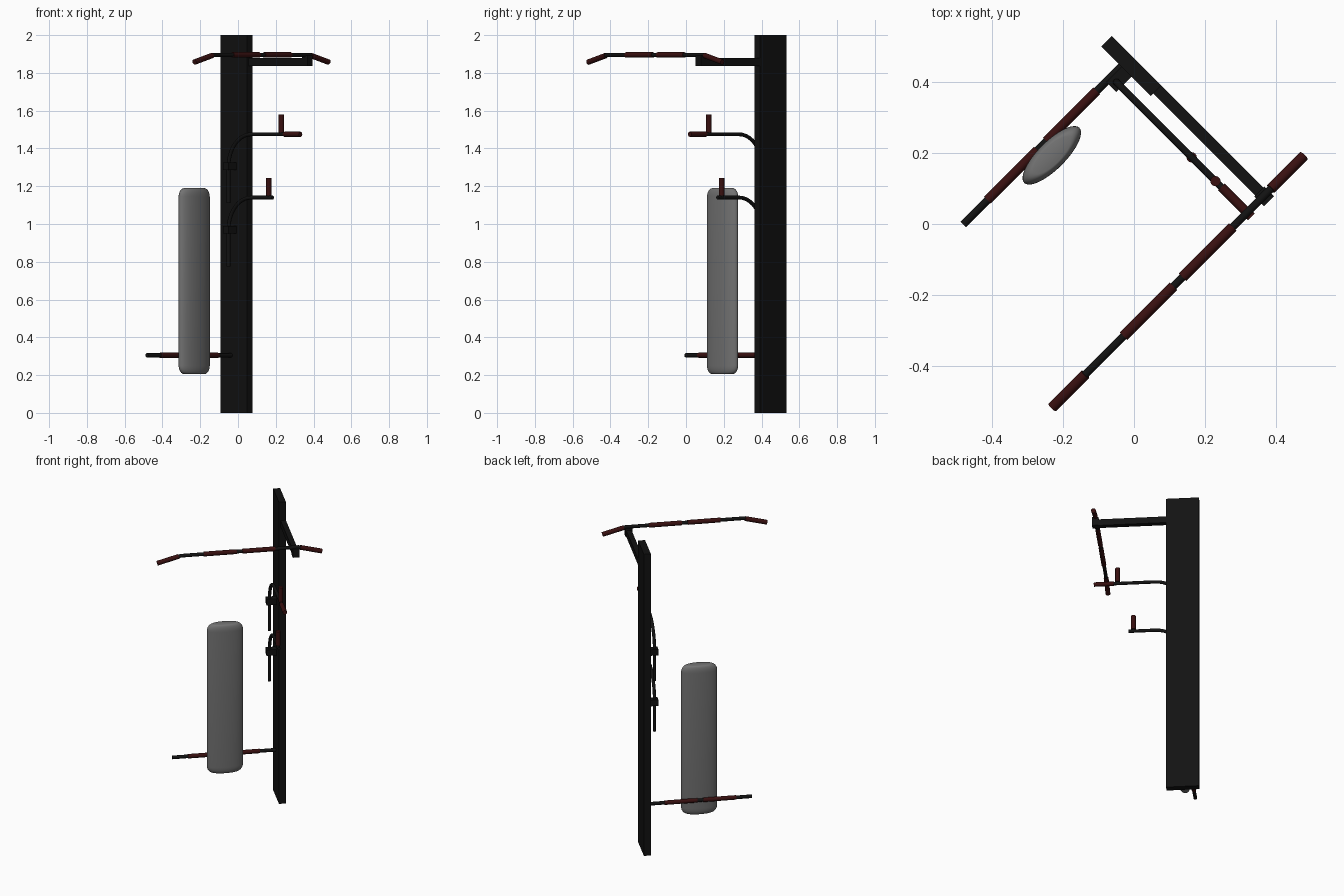
import bpy, bmesh, math
from mathutils import Vector

if "Cube" in bpy.data.objects:
    bpy.data.objects.remove(bpy.data.objects["Cube"], do_unlink=True)

TURN = math.radians(45)  # the whole rack stands diagonally


def material(name, rgb):
    m = bpy.data.materials.new(name)
    m.use_nodes = True
    m.diffuse_color = (*rgb, 1)
    m.node_tree.nodes["Principled BSDF"].inputs["Base Color"].default_value = (*rgb, 1)
    return m


black = material("black metal", (0.006, 0.006, 0.006))
red = material("dark red grip", (0.04, 0.005, 0.005))
grey = material("grey padding", (0.17, 0.17, 0.17))


def finish(ob, mat, smooth=True):
    ob.data.materials.append(mat)
    ob.rotation_euler.z = TURN
    if smooth:
        bpy.ops.object.select_all(action='DESELECT')
        ob.select_set(True)
        bpy.context.view_layer.objects.active = ob
        bpy.ops.object.shade_smooth_by_angle(angle=math.radians(40))


def add_mesh(name, bm, mat, smooth=True):
    bmesh.ops.recalc_face_normals(bm, faces=bm.faces)
    me = bpy.data.meshes.new(name)
    bm.to_mesh(me)
    bm.free()
    ob = bpy.data.objects.new(name, me)
    bpy.context.collection.objects.link(ob)
    finish(ob, mat, smooth)
    return ob


def box(name, lo, hi, mat):
    bm = bmesh.new()
    bmesh.ops.create_cube(bm, size=1)
    for v in bm.verts:
        v.co = [(a + b) / 2 + c * (b - a) for a, b, c in zip(lo, hi, v.co)]
    add_mesh(name, bm, mat, smooth=False)


def tube(name, points, radius, mat, sides=16):
    """Round tube swept along a path that stays in one vertical plane."""
    pts = [Vector(p) for p in points]
    bm = bmesh.new()
    rings = []
    for i, p in enumerate(pts):
        before = (p - pts[i - 1]).normalized() if i else None
        after = (pts[i + 1] - p).normalized() if i < len(pts) - 1 else None
        t = ((before or after) + (after or before)).normalized()
        side = Vector((0, 1, 0)) if abs(pts[-1].x - pts[0].x) > 1e-4 else Vector((1, 0, 0))
        up = t.cross(side)
        rings.append([bm.verts.new(p + radius * (math.cos(a) * side + math.sin(a) * up))
                      for a in (math.tau * k / sides for k in range(sides))])
    for r, s in zip(rings, rings[1:]):
        for k in range(sides):
            j = (k + 1) % sides
            bm.faces.new((r[k], r[j], s[j], s[k]))
    bm.faces.new(rings[0])
    bm.faces.new(rings[-1])
    add_mesh(name, bm, mat)


# Post and overhead arm
box("post", (0.289, 0.222, 0), (0.331, 0.42, 2), black)
box("overhead_arm", (0.299, -0.222, 1.836), (0.331, 0.23, 1.878), black)
box("arm_end_bracket", (0.295, -0.224, 1.836), (0.335, -0.185, 1.893), black)

MID = -0.027  # shared centre of both handle bars

# Pull-up bar with drooping ends
W = -0.203
tube("pull_up_bar", [(MID + d, W, z) for d, z in
                     ((-0.5, 1.858), (-0.36, 1.895), (0.36, 1.895), (0.5, 1.858))], 0.011, black)
for side, s in (("left", 1), ("right", -1)):
    tube(f"pull_up_{side}_inner_grip",
         [(MID + s * d, W, 1.895) for d in (0.018, 0.218)], 0.0145, red)
    tube(f"pull_up_{side}_end_grip",
         [(MID + s * 0.37, W, 1.892), (MID + s * 0.502, W, 1.857)], 0.0145, red)

# Low foot bar
tube("foot_bar", [(MID - 0.315, 0.34, 0.305), (MID + 0.32, 0.34, 0.305)], 0.011, black)
for side, s in (("left", 1), ("right", -1)):
    tube(f"foot_{side}_grip", [(MID + s * d, 0.34, 0.305) for d in (0.018, 0.218)], 0.0135, red)

# Upright pad: oval section with rounded rims
bm = bmesh.new()
SEG, STEPS, BOTTOM, TOP = 48, 6, 0.205, 1.19
levels = []
for i in range(STEPS + 1):
    a = math.pi / 2 * i / STEPS
    levels.append((0.64 + 0.36 * math.sin(a), 0.045 * (1 - math.cos(a))))
levels = [(s, BOTTOM + h) for s, h in levels] + [(s, TOP - h) for s, h in reversed(levels)]
rings = [[bm.verts.new((MID + 0.11 * s * math.cos(math.tau * k / SEG),
                        0.301 + 0.039 * s * math.sin(math.tau * k / SEG), z))
          for k in range(SEG)] for s, z in levels]
for r, q in zip(rings, rings[1:]):
    for k in range(SEG):
        j = (k + 1) % SEG
        bm.faces.new((r[k], r[j], q[j], q[k]))
bm.faces.new(rings[0])
bm.faces.new(rings[-1])
add_mesh("pad", bm, grey)

# Bent side hooks with upright pegs
U, W, BEND = 0.248, 0.319, 0.17
for name, z, end, peg in (("upper", 1.475, -0.215, -0.077), ("lower", 1.14, -0.012, 0.018)):
    arc = [(U, W - BEND * (1 - math.cos(a)), z - BEND * (1 - math.sin(a)))
           for a in (math.pi / 2 * i / 10 for i in range(11))]
    tube(f"{name}_hook", [(U, W, z - 0.365)] + arc + [(U, end, z)], 0.010, black)
    box(f"{name}_hook_clamp", (U - 0.02, W - 0.02, z - 0.19), (0.295, W + 0.02, z - 0.15), black)
    tube(f"{name}_peg_core", [(U, peg, z), (U, peg, z + 0.02)], 0.010, black)
    tube(f"{name}_peg_grip", [(U, peg, z + 0.01), (U, peg, z + 0.104)], 0.0145, red)
tube("upper_hook_grip", [(U, -0.1, 1.475), (U, -0.22, 1.475)], 0.0135, red)
